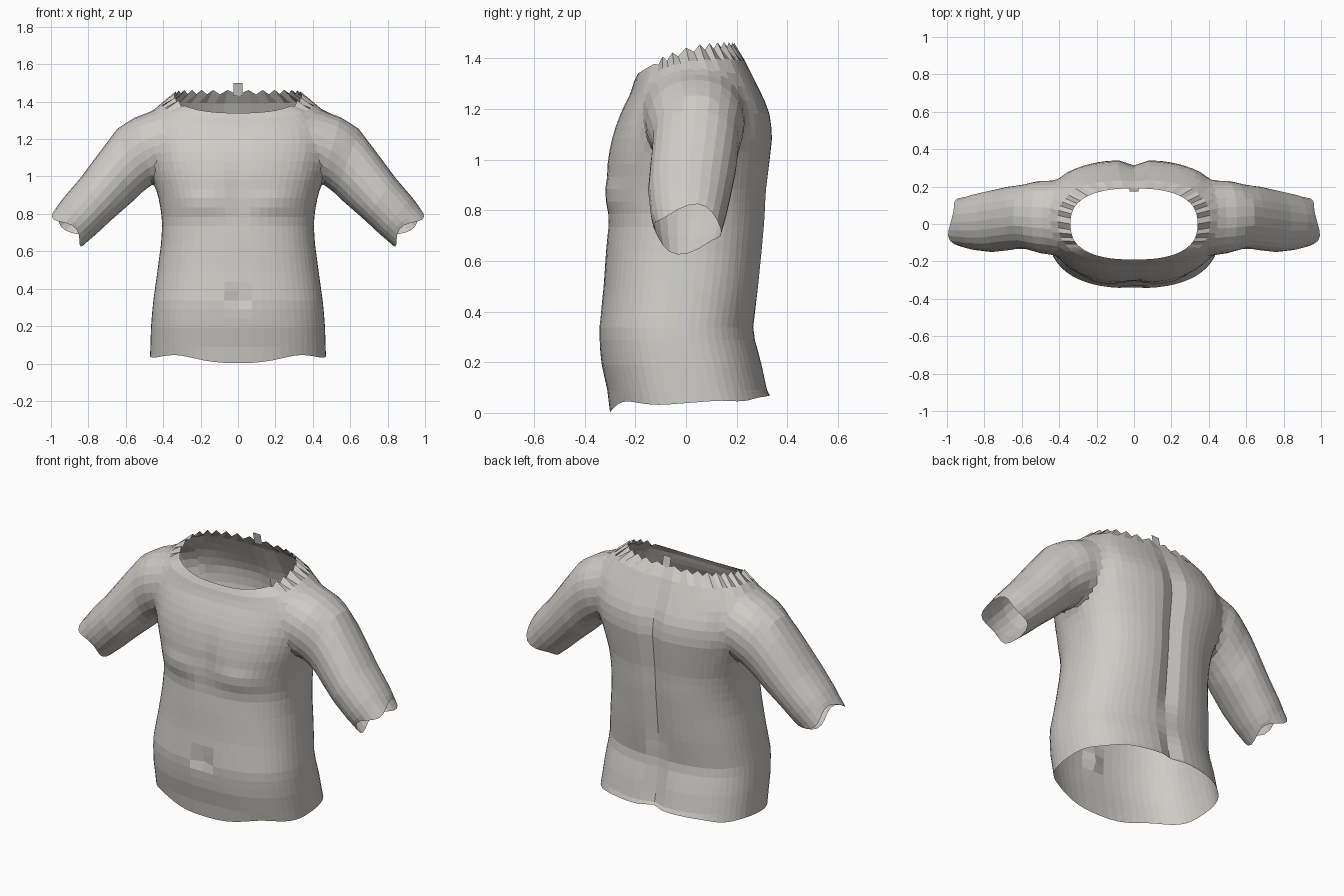
import bpy, bmesh, math
from math import sin, cos, pi, exp

cube = bpy.data.objects.get("Cube")
if cube:
    bpy.data.objects.remove(cube, do_unlink=True)

skin = bpy.data.materials.new("pale_warm_grey")
skin.use_nodes = True
COLOUR = (0.62, 0.60, 0.57, 1)
skin.diffuse_color = COLOUR
skin.node_tree.nodes["Principled BSDF"].inputs["Base Color"].default_value = COLOUR


def bump(d, width):
    return exp(-(d / width) ** 2)


def power(v, p):
    return math.copysign(abs(v) ** p, v)


def sample(table, key):
    """Interpolate the rows of a table by its first column."""
    for a, b in zip(table, table[1:]):
        if key <= b[0]:
            t = (key - a[0]) / (b[0] - a[0])
            return [p + (q - p) * t for p, q in zip(a, b)]
    return table[-1]


def loft(name, rings):
    """Skin closed rings; end caps get the second slot so they can be removed."""
    bm = bmesh.new()
    loops = [[bm.verts.new(p) for p in ring] for ring in rings]
    n = len(loops[0])
    for a, b in zip(loops, loops[1:]):
        for i in range(n):
            j = (i + 1) % n
            bm.faces.new((a[i], a[j], b[j], b[i]))
    for loop in (loops[0], loops[-1]):
        middle = bm.verts.new(sum((v.co for v in loop), loop[0].co * 0) / n)
        for i in range(n):
            bm.faces.new((loop[i], loop[(i + 1) % n], middle)).material_index = 1
    bmesh.ops.recalc_face_normals(bm, faces=bm.faces)
    mesh = bpy.data.meshes.new(name)
    bm.to_mesh(mesh)
    bm.free()
    mesh.materials.append(skin)
    mesh.materials.append(skin)
    obj = bpy.data.objects.new(name, mesh)
    bpy.context.collection.objects.link(obj)
    return obj


# Torso: height, half width, front y, back y
TORSO = [(0.04, .47, -.30, .335), (.2, .465, -.335, .30), (.32, .455, -.345, .265),
         (.5, .43, -.325, .29), (.65, .41, -.315, .305), (.76, .405, -.305, .315),
         (.87, .42, -.312, .32), (1.0, .46, -.312, .335), (1.1, .49, -.29, .345),
         (1.2, .505, -.255, .33), (1.3, .49, -.218, .28), (1.38, .43, -.205, .235),
         (1.43, .34, -.19, .19)]
COLUMNS, ROWS = 60, 28


def torso_ring(row):
    z0 = 0.04 + 1.39 * row / ROWS
    _, half, front, back = sample(TORSO, z0)
    mid, depth = (front + back) / 2, (back - front) / 2
    tilt = max(0, (z0 - 1.12) / 0.31) ** 2
    ring = []
    for i in range(COLUMNS):
        a = 2 * pi * i / COLUMNS
        x, y, z = half * power(cos(a), .8), mid + depth * power(sin(a), .8), z0
        if y < mid:
            # chest muscles, breastbone line and navel
            y -= .02 * bump(abs(x) - .2, .13) * bump(z - .86, .07)
            y += .012 * bump(x, .05) * bump(z - .95, .15)
            y += .03 * bump(x, .03) * bump(z - .35, .04)
        else:
            # spine groove and seat cleft
            y -= .03 * bump(x, .05) * (1 - .8 * bump(z - .32, .1)) * min(1, (1.43 - z) * 4)
        # neckline dips at the front
        z += tilt * (.29 * y - .97 * y * y)
        if row == 0:
            z += -.035 * bump(y + .32, .05) + .03 * bump(y - .3, .06) + .008 * sin(5 * a)
        if row == ROWS:
            z += .012 * (-1) ** i * (y > -.12)
        ring.append((x, y, z))
    return ring


torso = loft("torso", [torso_ring(r) for r in range(ROWS + 1)])

# Sleeve: step, top x z, bottom x z, front y, back y
SLEEVE = [(0, .40, 1.365, .36, 1.0, -.17, .23), (1, .56, 1.325, .45, .96, -.165, .24),
          (2, .645, 1.255, .52, .905, -.13, .215), (3, .74, 1.13, .60, .835, -.14, .20),
          (4, .84, .995, .68, .765, -.15, .18), (5, .93, .89, .76, .69, -.14, .16),
          (6, .99, .81, .82, .64, -.125, .14)]


def sleeve_ring(step, side):
    _, tx, tz, bx, bz, front, back = sample(SLEEVE, step)
    ring = []
    for i in range(24):
        a = 2 * pi * i / 24
        t = .5 + .5 * power(sin(a), .95)
        y = (front + back) / 2 + (back - front) / 2 * power(cos(a), .9)
        wave = .018 * sin(3 * a + 1) if step == 6 else 0
        ring.append((side * min(1, bx + (tx - bx) * t + wave), y, bz + (tz - bz) * t - wave))
    return ring


# Join the sleeves to the torso
for side, name in ((1, "left_sleeve"), (-1, "right_sleeve")):
    sleeve = loft(name, [sleeve_ring(s / 2, side) for s in range(13)])
    union = torso.modifiers.new(name, "BOOLEAN")
    union.operation, union.solver, union.object = "UNION", "EXACT", sleeve
    bpy.context.view_layer.objects.active = torso
    bpy.ops.object.modifier_apply(modifier=name)
    bpy.data.objects.remove(sleeve, do_unlink=True)

# Open the neck, hem and cuffs, then soften the shoulder joins
bm = bmesh.new()
bm.from_mesh(torso.data)
bmesh.ops.delete(bm, geom=[f for f in bm.faces if f.material_index == 1], context="FACES")
bmesh.ops.remove_doubles(bm, verts=bm.verts, dist=.006)
joins = [v for v in bm.verts if .36 < abs(v.co.x) < .64 and v.co.z > .88 and not v.is_boundary]
for _ in range(3):
    bmesh.ops.smooth_vert(bm, verts=joins, factor=.5,
                          use_axis_x=True, use_axis_y=True, use_axis_z=True)

# Small tab at the back of the neckline
tab = [bm.verts.new(p) for p in ((-.025, .19, 1.43), (.025, .19, 1.43),
                                 (.025, .175, 1.5), (-.025, .175, 1.5))]
bm.faces.new(tab)
bm.to_mesh(torso.data)
bm.free()
torso.data.materials.pop(index=1)
torso.data.polygons.foreach_set("use_smooth", [False] * len(torso.data.polygons))
torso.data.update()
